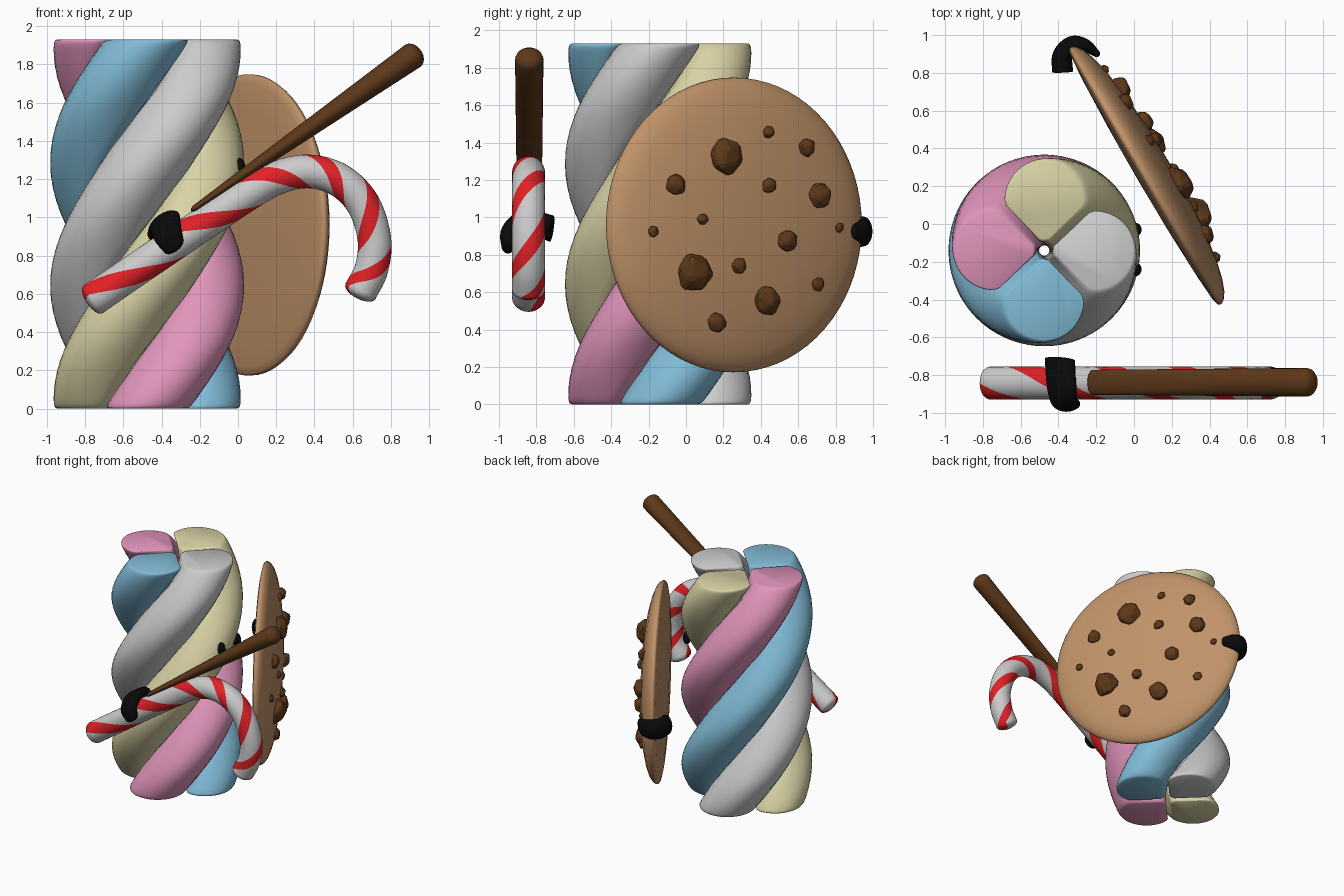
import bpy, bmesh, random
from math import sin, cos, pi, radians, hypot
from mathutils import Vector, Matrix

if "Cube" in bpy.data.objects:
    bpy.data.objects.remove(bpy.data.objects["Cube"])

random.seed(4)


def mat(name, r, g, b):
    m = bpy.data.materials.new(name)
    m.diffuse_color = (r, g, b, 1)
    m.use_nodes = True
    m.node_tree.nodes["Principled BSDF"].inputs["Base Color"].default_value = m.diffuse_color
    return m


PINK = mat("pink", .75, .30, .50)
BLUE = mat("blue", .22, .50, .68)
CREAM = mat("cream", .70, .65, .38)
WHITE = mat("white", .8, .8, .8)
RED = mat("red", .75, .015, .02)
BISCUIT = mat("biscuit", .53, .29, .14)
CHOC = mat("chocolate", .11, .04, .01)
BLACK = mat("black", .003, .003, .003)


def finish(name, bm, mats=(), smooth=True, matrix=None):
    bmesh.ops.recalc_face_normals(bm, faces=bm.faces[:])
    me = bpy.data.meshes.new(name)
    bm.to_mesh(me)
    bm.free()
    for m in mats:
        me.materials.append(m)
    if smooth:
        me.shade_smooth()
        me.set_sharp_from_angle(angle=radians(50))
    ob = bpy.data.objects.new(name, me)
    if matrix:
        ob.matrix_world = matrix
    bpy.context.collection.objects.link(ob)
    return ob


def skin(rings, colour=lambda j: 0):
    """Bridge equal rings of points and cap both ends."""
    bm = bmesh.new()
    vs = [[bm.verts.new(p) for p in ring] for ring in rings]
    n = len(vs[0])
    for a, b in zip(vs, vs[1:]):
        for j in range(n):
            k = (j + 1) % n
            bm.faces.new((a[j], a[k], b[k], b[j])).material_index = colour(j)
    bm.faces.new(vs[0])
    bm.faces.new(vs[-1])
    return bm


def spline(ctrl, steps):
    """Catmull-Rom through tuples of any length."""
    c = [Vector(p) for p in ctrl]
    c = [2 * c[0] - c[1]] + c + [2 * c[-1] - c[-2]]
    out = []
    for i in range(1, len(c) - 2):
        p, q, r, s = c[i - 1:i + 3]
        for k in range(steps):
            t = k / steps
            out.append(.5 * (2 * q + (r - p) * t + (2 * p - 5 * q + 4 * r - s) * t ** 2
                             + (3 * q - p - 3 * r + s) * t ** 3))
    return out + [c[-2]]


def sweep(ctrl, binormal, n, steps, caps, colour=lambda j: 0):
    """Tube through (x, y, z, radius, side radius, twist in half turns)."""
    b = Vector(binormal).normalized()
    pts = spline(ctrl, steps)
    pos = [Vector(p[:3]) for p in pts]
    rings = []

    def ring(i, off, scale):
        t = (pos[min(i + 1, len(pos) - 1)] - pos[max(i - 1, 0)]).normalized()
        nrm = t.cross(b).normalized()
        _, _, _, ra, rb, tw = pts[i]
        rings.append([pos[i] + t * off + nrm * ra * scale * cos(2 * pi * j / n + pi * tw)
                      + b * rb * scale * sin(2 * pi * j / n + pi * tw) for j in range(n)])

    round_ = [(sin(a), cos(a)) for a in (radians(d) for d in (22, 45, 65, 82))]
    if caps[0]:
        for s, c in reversed(round_):
            ring(0, -caps[0] * s, c)
    for i in range(len(pts)):
        ring(i, 0, 1)
    if caps[1]:
        for s, c in round_:
            ring(len(pts) - 1, caps[1] * s, c)
    return skin(rings, colour)


# Twisted body: four teardrop strands, three quarter turns
CX, CY, H = -.475, -.14, 1.93


def strand(name, start, mats):
    section = []
    for j in range(40):
        a = 2 * pi * j / 40
        x, y = .267 + .24 * cos(a), .24 * sin(a)
        section.append((x, max(-x + .002, min(x - .002, y))))
    # the ends narrow gently, then round over
    ends = [(0, .85), (.004, .885), (.012, .91), (.025, .925), (.05, .937), (.1, .953),
            (.15, .966), (.2, .978), (.25, .988), (.3, .995), (.35, 1)]
    levels = ends + [(.35 + (H - .7) * k / 44, 1) for k in range(1, 44)]
    levels += [(H - z, s) for z, s in reversed(ends)]
    rings = []
    for z, s in levels:
        a = start + 1.5 * pi * z / H
        ring = []
        for x, y in section:
            x, y = .262 + (x - .262) * s, y * s
            ring.append((CX + x * cos(a) - y * sin(a), CY + x * sin(a) + y * cos(a), z))
        rings.append(ring)
    finish(name, skin(rings), mats)


strand("strand_blue", 0, [BLUE])
strand("strand_grey", pi / 2, [])
strand("strand_cream", pi, [CREAM])
strand("strand_pink", 1.5 * pi, [PINK])

# Eyes on the +x side
for side, y in (("left", -.03), ("right", -.24)):
    bm = bmesh.new()
    bmesh.ops.create_uvsphere(bm, u_segments=20, v_segments=12, radius=1)
    finish("eye_" + side, bm, [BLACK],
           matrix=Matrix.Translation((.01, y, 1.25)) @ Matrix.Diagonal((.03, .036, .06, 1)))

# Striped cane: mesh twists along the path so the stripes have clean edges
cane = [(-.76, .57, .7), (-.385, .827, 1.46), (.008, 1.094, 2.41), (.19, 1.2, 2.9),
        (.363, 1.24, 3.45), (.53, 1.194, 4.1), (.655, 1.068, 4.75), (.713, .885, 5.3),
        (.697, .728, 5.9), (.64, .612, 6.45)]
path = [(x, -.842, z, .088, .088, .32 - k) for x, z, k in cane]
finish("striped_cane", sweep(path, (0, -1, 0), 28, 10, (.035, .04),
                             lambda j: int(j % 14 < 5)), [WHITE, RED])

# Wedge-shaped chocolate stick
finish("chocolate_stick", sweep([(-.22, -.838, 1.05, .018, .066, 0),
                                 (.915, -.838, 1.845, .07, .076, 0)],
                                (0, 1, 0), 24, 6, (.03, .05)), [CHOC])

# Biscuit shield: lathed lens
u, n = Vector((-.504, .864, 0)), Vector((.864, .504, 0))
shield = Matrix(((u.x, 0, n.x, .06), (u.y, 0, n.y, .255), (0, 1, 0, .96), (0, 0, 0, 1)))
dome = [(.01, .145), (.2, .141), (.4, .126), (.58, .1), (.68, .076), (.74, .053), (.775, .028),
        (.787, .01)]
back = [(.788, -.004), (.778, -.014), (.74, -.022), (.6, -.032), (.3, -.042), (.01, -.045)]
rings = [[(r * cos(2 * pi * j / 72), r * sin(2 * pi * j / 72), h) for j in range(72)]
         for r, h in dome + back]
finish("biscuit_shield", skin(rings), [BISCUIT], matrix=shield)


def dome_height(r):
    for (r0, h0), (r1, h1) in zip(dome, dome[1:]):
        if r <= r1:
            return h0 + (h1 - h0) * (r - r0) / (r1 - r0)
    return 0


# Chocolate chips: (y, z, radius) as seen from the right
chips = [(.21, 1.33, .1), (.44, 1.455, .034), (.645, 1.37, .05), (-.053, 1.175, .06),
         (.445, 1.17, .044), (.715, 1.115, .072), (.09, .99, .033), (-.176, .925, .033),
         (.818, .945, .028), (.54, .875, .064), (.283, .738, .044), (.043, .71, .1),
         (.705, .645, .038), (.433, .555, .078), (.166, .44, .054)]
for i, (y, z, r) in enumerate(chips):
    v = z - .96
    h = .1
    for _ in range(4):
        cu = (y - .255 - h * .504) / .864
        h = dome_height(hypot(cu, v)) + .05 * r
    bm = bmesh.new()
    bmesh.ops.create_icosphere(bm, subdivisions=1, radius=r * 1.1)
    for w in bm.verts:
        w.co *= random.uniform(.88, 1.14)
    bmesh.ops.bevel(bm, geom=bm.edges[:], offset=r * .12, segments=1, affect='EDGES')
    spin = Matrix.Rotation(random.uniform(0, 6), 4, 'Z') @ Matrix.Rotation(random.uniform(0, 6), 4, 'X')
    bm.transform(Matrix.Diagonal((1, 1, .75, 1)) @ spin)
    finish(f"chip_{i + 1}", bm, [CHOC], smooth=False,
           matrix=shield @ Matrix.Translation((cu, v, h)))

# Hooked hands gripping the cane and the shield
finish("cane_hand", sweep([(-.392, -.718, .94, .06, .09, 0), (-.388, -.80, .965, .052, .09, 0),
                           (-.38, -.885, .968, .048, .088, 0), (-.365, -.945, .915, .046, .08, 0),
                           (-.335, -.952, .85, .036, .06, 0)],
                          (.82, 0, .57), 24, 6, (.004, .03)), [BLACK])
finish("shield_hand", sweep([(-.378, .805, .925, .055, .085, 0), (-.378, .89, .925, .054, .085, 0),
                             (-.325, .948, .925, .048, .08, 0), (-.255, .942, .925, .036, .066, 0),
                             (-.195, .9, .925, .018, .04, 0)],
                            (0, 0, 1), 24, 6, (.004, .015)), [BLACK])
